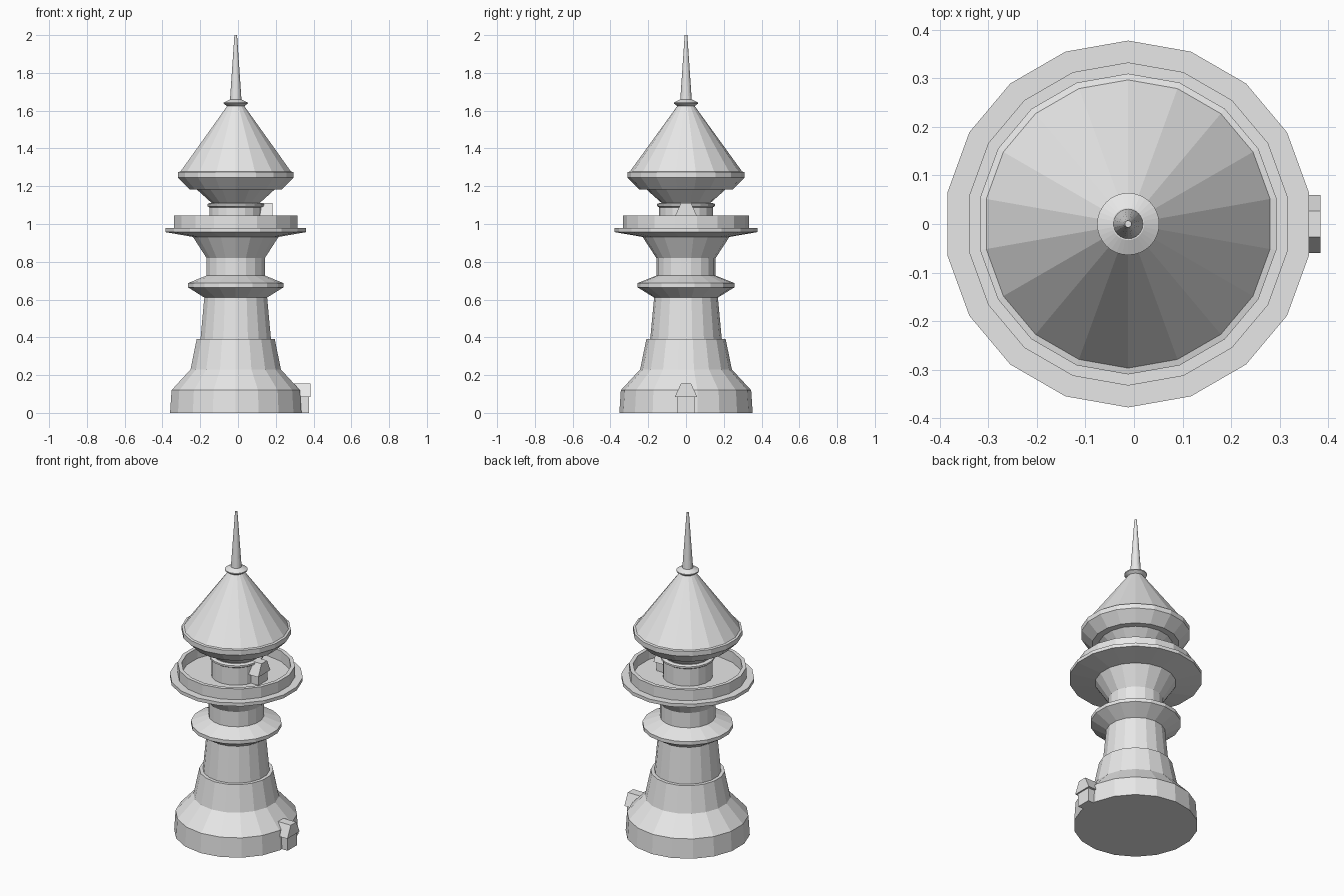
import bpy, bmesh, math

cube = bpy.data.objects.get("Cube")
if cube:
    bpy.data.objects.remove(cube, do_unlink=True)

AXIS_X = -0.012  # tower axis, shifted so the entrance fits the centred bounds

stone = bpy.data.materials.new("light_grey_stone")
stone.use_nodes = True
grey = (0.8, 0.8, 0.8, 1)
stone.diffuse_color = grey
stone.node_tree.nodes["Principled BSDF"].inputs["Base Color"].default_value = grey


def finish(name, bm):
    bmesh.ops.recalc_face_normals(bm, faces=bm.faces)
    mesh = bpy.data.meshes.new(name)
    bm.to_mesh(mesh)
    bm.free()
    mesh.materials.append(stone)
    obj = bpy.data.objects.new(name, mesh)
    bpy.context.collection.objects.link(obj)
    return obj


def lathe(name, profile, sides=18):
    """Turn (radius, height) points about the tower axis and cap both ends."""
    bm = bmesh.new()
    rings = []
    for r, z in profile:
        ring = []
        for k in range(sides):
            a = math.pi / 2 + math.tau * k / sides
            ring.append(bm.verts.new((AXIS_X + r * math.cos(a), r * math.sin(a), z)))
        rings.append(ring)
    for low, high in zip(rings, rings[1:]):
        for k in range(sides):
            n = (k + 1) % sides
            bm.faces.new((low[k], low[n], high[n], high[k]))
    bm.faces.new(rings[0][::-1])
    bm.faces.new(rings[-1])
    return finish(name, bm)


def prism(name, outline, x0, x1, z):
    """Extrude a (y, z) outline along x."""
    bm = bmesh.new()
    face = bm.faces.new([bm.verts.new((x0, y, z + h)) for y, h in outline])
    out = bmesh.ops.extrude_face_region(bm, geom=[face])
    verts = [v for v in out["geom"] if isinstance(v, bmesh.types.BMVert)]
    bmesh.ops.translate(bm, verts=verts, vec=(x1 - x0, 0, 0))
    return finish(name, bm)


def doorway(name, x, z):
    """Small porch with a flat-topped, sloping roof, facing +x."""
    prism(name + "_walls", [(-.045, 0), (.045, 0), (.045, .083), (-.045, .083)],
          x - .18, x - .009, z)
    prism(name + "_roof", [(-.06, .083), (.06, .083), (.027, .155), (-.027, .155)],
          x - .18, x, z)


# Flared base and tapering shaft
lathe("base", [(.353, 0), (.345, .12), (.243, .23), (.21, .39)])
lathe("shaft", [(.19, .385), (.168, .62)])

# Projecting ring and the neck above it
lathe("middle_ring", [(.168, .61), (.257, .665), (.257, .687), (.157, .727)])
lathe("neck", [(.157, .71), (.157, .82), (.232, .935)])

# Gallery: flange, parapet and sunken floor in one turned shape
lathe("gallery", [(.232, .932), (.378, .957), (.378, .978), (.333, .978),
                  (.333, 1.045), (.31, 1.045), (.31, .98)])

# Lantern room with collar and flared top
lathe("lantern_room", [(.142, .975), (.142, 1.09)])
lathe("lantern_collar", [(.142, 1.088), (.153, 1.095), (.153, 1.106), (.142, 1.11)])
lathe("lantern_flare", [(.13, 1.1), (.13, 1.112), (.213, 1.186)])

# Roof with sloping eaves
lathe("roof", [(.248, 1.183), (.31, 1.245), (.31, 1.275), (.297, 1.278), (.042, 1.63)])

# Finial and spire
lathe("finial_disc", [(.042, 1.622), (.064, 1.637), (.064, 1.643), (.033, 1.658)], 32)
lathe("spire", [(.031, 1.65), (.007, 2.0)], 24)

# Entrance at the foot and matching door on the gallery
doorway("entrance", .384, 0)
doorway("gallery_door", .182, .955)
